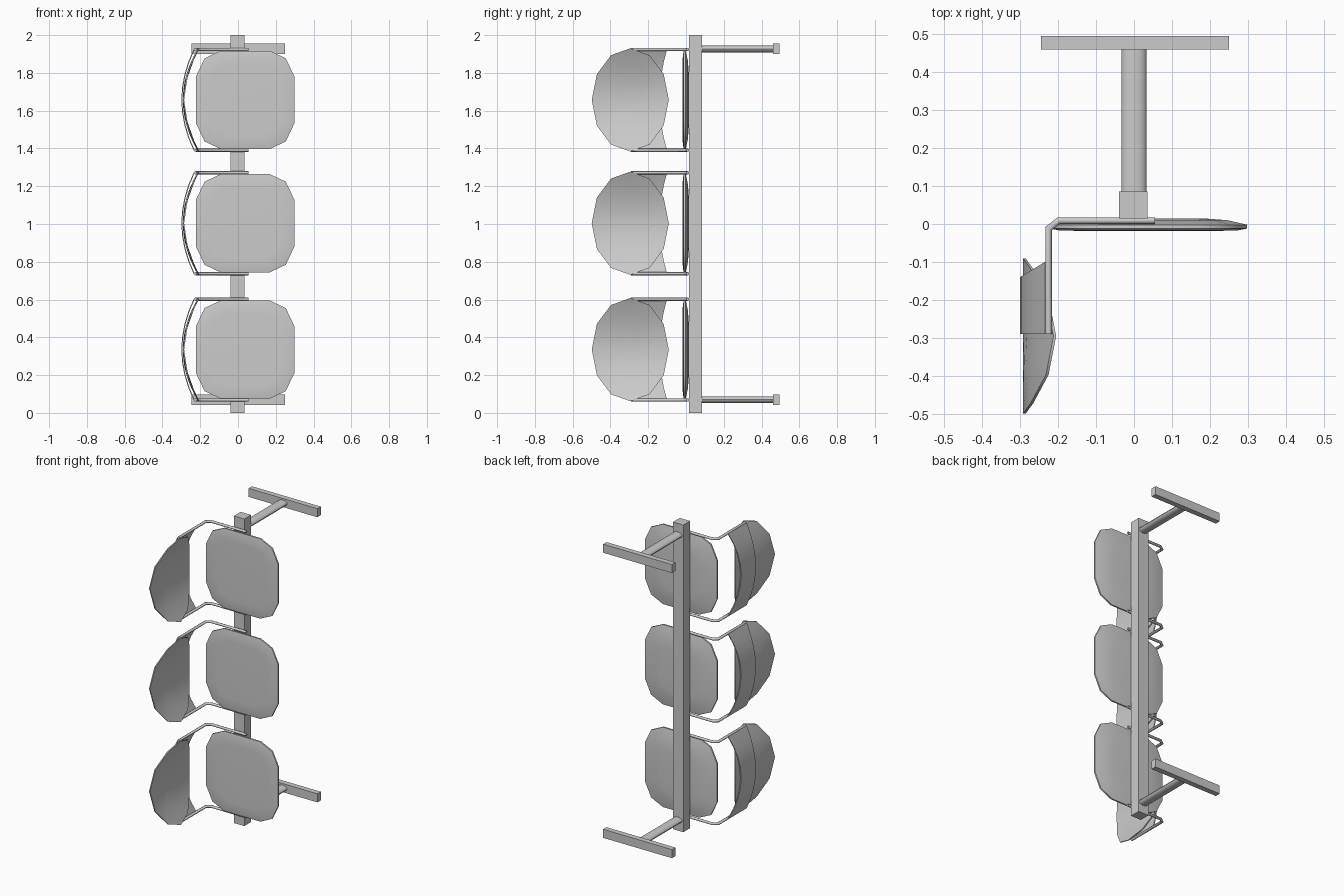
import bpy, bmesh, math
from mathutils import Vector

if "Cube" in bpy.data.objects:
    bpy.data.objects.remove(bpy.data.objects["Cube"])


def make(name, verts, faces, smooth=None):
    me = bpy.data.meshes.new(name)
    bm = bmesh.new()
    vs = [bm.verts.new(v) for v in verts]
    for f in faces:
        bm.faces.new([vs[i] for i in f])
    bmesh.ops.recalc_face_normals(bm, faces=bm.faces)
    bm.to_mesh(me)
    bm.free()
    ob = bpy.data.objects.new(name, me)
    bpy.context.collection.objects.link(ob)
    if smooth:
        bpy.ops.object.select_all(action='DESELECT')
        ob.select_set(True)
        bpy.context.view_layer.objects.active = ob
        bpy.ops.object.shade_smooth_by_angle(angle=math.radians(smooth))
    return ob


def loft(name, rings, smooth=None):
    """Skin a list of equal closed rings and cap both ends."""
    n = len(rings[0])
    verts = [p for r in rings for p in r]
    faces = [(k*n + i, k*n + (i+1) % n, (k+1)*n + (i+1) % n, (k+1)*n + i)
             for k in range(len(rings) - 1) for i in range(n)]
    faces += [tuple(range(n)), tuple(range(len(verts) - n, len(verts)))]
    return make(name, verts, faces, smooth)


def box(name, x0, x1, y0, y1, z0, z1):
    return loft(name, [[(x0, y0, z), (x1, y0, z), (x1, y1, z), (x0, y1, z)] for z in (z0, z1)])


# Main beam, with a post and foot bar at each end
box("beam", -0.04, 0.035, 0.015, 0.085, 0, 2)
for z in (0.07, 1.927):
    ring = [(0.033*math.cos(a), 0.018*math.sin(a)) for a in (i*math.tau/16 for i in range(16))]
    loft("leg_post", [[(x, y, z + w) for x, w in ring] for y in (0.08, 0.465)], 40)
    box("foot_bar", -0.245, 0.25, 0.46, 0.495, z - 0.028, z + 0.028)


def seat(zc):
    # Rounded-square outline, three points per corner
    q = [(0.26, 0.125), (0.215, 0.22), (0.13, 0.26)]
    pts = (q + [(-x, z) for x, z in q[::-1]] + [(-x, -z) for x, z in q]
           + [(x, -z) for x, z in q[::-1]])
    levels = [(0.72, -0.018), (0.9, -0.017), (1, -0.012), (1, -0.002), (0.8, 0.01), (0.55, 0.015)]
    loft("seat", [[(0.038 + x*s, y, zc + z*s) for x, z in pts] for s, y in levels], 50)


def backrest(zc):
    # Twelve-sided oval, bent around the sitter
    verts = []
    for t in (0, 0.007):
        for s in (0, 0.35, 0.7, 1):
            for i in range(12):
                a = i*math.tau/12
                dz = 0.273*s*math.sin(a)
                verts.append((-0.292 + t + 0.08*(dz/0.273)**2, -0.295 + 0.204*s*math.cos(a), zc + dz))
    faces = []
    for b in (0, 48):
        for k in range(3):
            for i in range(12):
                j = (i + 1) % 12
                c, d = b + k*12, b + k*12 + 12
                faces.append((b, d + i, d + j) if k == 0 else (c + i, d + i, d + j, c + j))
    faces += [(36 + i, 36 + (i+1) % 12, 84 + (i+1) % 12, 84 + i) for i in range(12)]
    ob = make("backrest", verts, faces, 40)
    # drop the unused centre copies
    bm = bmesh.new()
    bm.from_mesh(ob.data)
    bmesh.ops.remove_doubles(bm, verts=bm.verts, dist=1e-5)
    bm.to_mesh(ob.data)
    bm.free()


def brace(zc):
    # Curved band behind the backrest, wider at its ends
    rings = []
    for i in range(9):
        u = -1 + i/4
        x, y1 = -0.3 + 0.065*u*u, -0.14 + 0.04*u*u
        rings.append([(x, -0.29, zc + 0.268*u), (x, y1, zc + 0.268*u),
                      (x + 0.006, y1, zc + 0.268*u), (x + 0.006, -0.29, zc + 0.268*u)])
    loft("back_brace", rings, 30)


def side_rod(z):
    # Bent arm joining the beam and the backrest
    path = [Vector(p) for p in ((0.055, 0.009), (-0.198, 0.009), (-0.225, -0.012), (-0.225, -0.29))]
    rings, r = [], 0.0085
    for i, p in enumerate(path):
        d0 = (p - path[max(i-1, 0)]).normalized()
        d1 = (path[min(i+1, 3)] - p).normalized()
        t = (d0 + d1).normalized()
        n = Vector((-t.y, t.x))
        k = r/max(0.5, abs(t.dot(d1 if d1.length else d0)))
        rings.append([(p.x + n.x*k*math.cos(a), p.y + n.y*k*math.cos(a), z + r*math.sin(a))
                      for a in (j*math.tau/8 for j in range(8))])
    loft("side_rod", rings, 50)


for zc in (0.335, 1.004, 1.657):
    seat(zc)
    backrest(zc)
    brace(zc)
    for s in (-1, 1):
        side_rod(zc + s*0.267)
